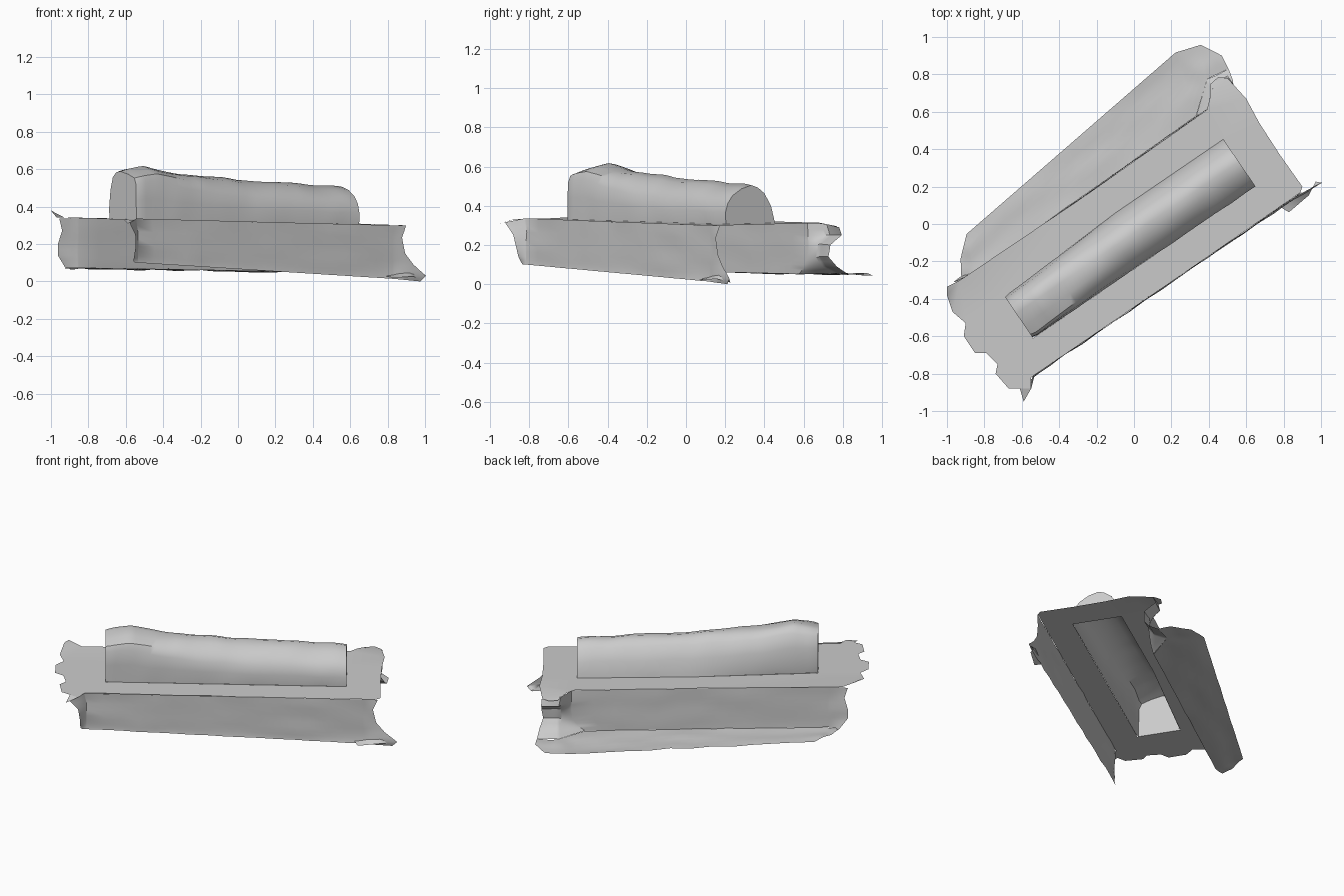
import bpy, bmesh, math
from mathutils import Vector, noise

if "Cube" in bpy.data.objects:
    bpy.data.objects.remove(bpy.data.objects["Cube"])

# Long axis u and cross axis v of the slab, turned about z
ANG = math.radians(34.3)
C, S = math.cos(ANG), math.sin(ANG)

def world(u, v, z):
    return Vector((u * C - v * S, u * S + v * C, z))

def local(x, y):
    return x * C + y * S, -x * S + y * C

def z_top(u, v):
    return 0.321 - 0.017 * u + 0.02 * v

def lerp(a, b, t):
    return a + (b - a) * t

def finish(name, bm, facing):
    # orient the open shell to face the given direction
    bm.normal_update()
    if sum(f.normal.dot(facing) * f.calc_area() for f in bm.faces) < 0:
        bmesh.ops.reverse_faces(bm, faces=bm.faces[:])
    me = bpy.data.meshes.new(name)
    bm.to_mesh(me)
    bm.free()
    ob = bpy.data.objects.new(name, me)
    bpy.context.collection.objects.link(ob)
    bpy.ops.object.select_all(action='DESELECT')
    ob.select_set(True)
    bpy.context.view_layer.objects.active = ob
    bpy.ops.object.shade_smooth_by_angle(angle=math.radians(40))
    return ob

def grid_faces(bm, rows):
    vs = [[bm.verts.new(p) for p in r] for r in rows]
    for a, b in zip(vs, vs[1:]):
        for i in range(len(a) - 1):
            bm.faces.new((a[i], a[i + 1], b[i + 1], b[i]))
    return vs

def refine(seq, n):
    # linear subdivision of a list of vectors
    out = [a.lerp(b, k / n) for a, b in zip(seq, seq[1:]) for k in range(n)]
    return out + [seq[-1]]

def sheet(name, rows, facing, nu, nv, rough=0.006):
    rows = [refine([Vector(p) for p in r], nu) for r in rows]
    cols = [refine(list(c), nv) for c in zip(*rows)]
    pts = []
    for c in cols:
        line = []
        for p in c:
            q = world(*p)
            line.append(q + facing * noise.noise(q * 9) * rough)
        pts.append(line)
    bm = bmesh.new()
    grid_faces(bm, pts)
    return finish(name, bm, facing)

UP = Vector((0, 0, 1))
FRONT = Vector((S, -C, 0))

# Bar: arched hollow shell whose section changes from squarish to round
left = [(-.2, 0), (-.2, .4), (-.195, .75), (-.18, .88), (-.12, .95), (-.04, 1),
        (0, .98), (.035, .88), (.06, .6), (.072, .2), (.066, 0)]
right = [(-.197, 0), (-.2, .3), (-.185, .55), (-.155, .76), (-.1, .92), (-.04, 1),
         (0, .95), (.04, .82), (.08, .48), (.1, .12), (.105, 0)]
crest = [(-.79, .585), (-.74, .6), (-.64, .614), (-.4, .577), (-.04, .545),
         (.33, .525), (.6, .508), (.65, .5)]

def crest_z(u):
    for (a, za), (b, zb) in zip(crest, crest[1:]):
        if u <= b + 1e-6:
            return lerp(za, zb, (u - a) / (b - a))

N = 48
sections = []
for i in range(N + 1):
    u = lerp(-.79, .65, i / N)
    t = min(1, max(0, (u + .75) / .7))
    sec = []
    for (va, fa), (vb, fb) in zip(left, right):
        v, f = lerp(va, vb, t), lerp(fa, fb, t)
        if i == 0:
            v = lerp(-.06, v, .95)
        z0 = z_top(u, v)
        p = world(u, v, lerp(z0, crest_z(u), f))
        n = noise.noise(p * 7) * 0.012 * min(1, f * 2)
        sec.append(p + (UP - FRONT * (v + .05) * -4) * n)
    sections.append(sec)
bm = bmesh.new()
vs = grid_faces(bm, sections)
bm.faces.new(vs[0][::-1])
bm.faces.new(vs[-1])
bmesh.ops.recalc_face_normals(bm, faces=bm.faces[:])
finish("upper_bar", bm, UP)

# Slab top: torn outline with an opening below the bar
outline = [(-.93, -.30), (-1, -.335), (-1, -.38), (-.97, -.47), (-.90, -.53), (-.91, -.60),
           (-.85, -.69), (-.79, -.69), (-.73, -.75), (-.74, -.80), (-.67, -.88),
           (-.61, -.88), (-.59, -.95), (-.55, -.88), (-.55, -.82), (.2, -.309), (.89, .168),
           (.90, .20), (.78, .37), (.67, .54), (.60, .67), (.50, .78), (.45, .785),
           (.41, .75), (.405, .67), (.39, .61), (-.27, .145)]
hole = [(-.79, -.2), (.65, -.197), (.65, .105), (-.05, .105), (-.79, .066)]
bm = bmesh.new()
edges = []
for loop in ([local(*p) for p in outline], hole):
    ring = []
    for u, v in loop:
        curl = 0.035 if u < -.98 and v > .2 else 0
        drop = 0.02 if (u > .74 and v > .3) or v < -.42 else 0
        ring.append(bm.verts.new(world(u, v, z_top(u, v) + curl - drop)))
    edges += [bm.edges.new((ring[i - 1], ring[i])) for i in range(len(ring))]
bmesh.ops.triangle_fill(bm, use_beauty=True, use_dissolve=False, edges=edges, normal=UP)
finish("slab_top", bm, UP)

# Front wall: slopes down to the right, flares at both ends
front_rows = [
    [(-1.0, -.44, .315), (-.91, -.368, .336), (.75, -.366, .30), (.84, -.366, .298)],
    [(-.95, -.42, .25), (-.9, -.369, .265), (.75, -.367, .235), (.81, -.367, .235)],
    [(-.94, -.40, .18), (-.9, -.37, .19), (.75, -.367, .14), (.83, -.367, .15)],
    [(-.94, -.39, .14), (-.9, -.37, .14), (.75, -.369, .075), (.88, -.372, .09)],
    [(-.935, -.375, .11), (-.9, -.371, .11), (.75, -.371, .025), (.955, -.385, .03)],
    [(-.925, -.372, .1), (-.9, -.372, .1), (.75, -.373, .014), (.925, -.375, .0)],
]
sheet("front_wall", front_rows, FRONT, 16, 2, 0.008)

# Back wall: rolled lip at the right end
back_rows = [
    [(-.97, .275, .335), (-.85, .262, .34), (.68, .285, .315), (.745, .36, .305), (.86, .36, .29)],
    [(-.95, .28, .27), (-.85, .262, .27), (.68, .288, .25), (.755, .375, .25), (.86, .375, .25)],
    [(-.97, .285, .2), (-.85, .263, .2), (.68, .288, .19), (.76, .31, .205), (.86, .305, .2)],
    [(-.97, .285, .14), (-.85, .264, .14), (.67, .29, .12), (.76, .30, .14), (.85, .30, .14)],
    [(-.94, .288, .1), (-.85, .265, .1), (.64, .29, .08), (.76, .34, .09), (.87, .34, .09)],
    [(-.92, .29, .073), (-.85, .266, .072), (.6, .29, .052), (.76, .42, .055), (.885, .40, .05)],
]
sheet("back_wall", back_rows, -FRONT, 12, 2)

# Lower ledge behind the back wall
ledge_rows = [back_rows[-1],
              [(-.87, .37, .07), (-.77, .46, .07), (.70, .632, .05), (.835, .59, .046), (.895, .48, .046)]]
sheet("lower_ledge", ledge_rows, UP, 12, 8, 0.012)

# Torn scraps at the right end of the front wall foot
scrap = [[(.70, -.372, .03), (.85, -.372, .05), (.955, -.385, .03)],
         [(.72, -.415, .02), (.86, -.40, .025), (.93, -.36, .01)]]
sheet("foot_scrap", scrap, UP, 5, 2)
